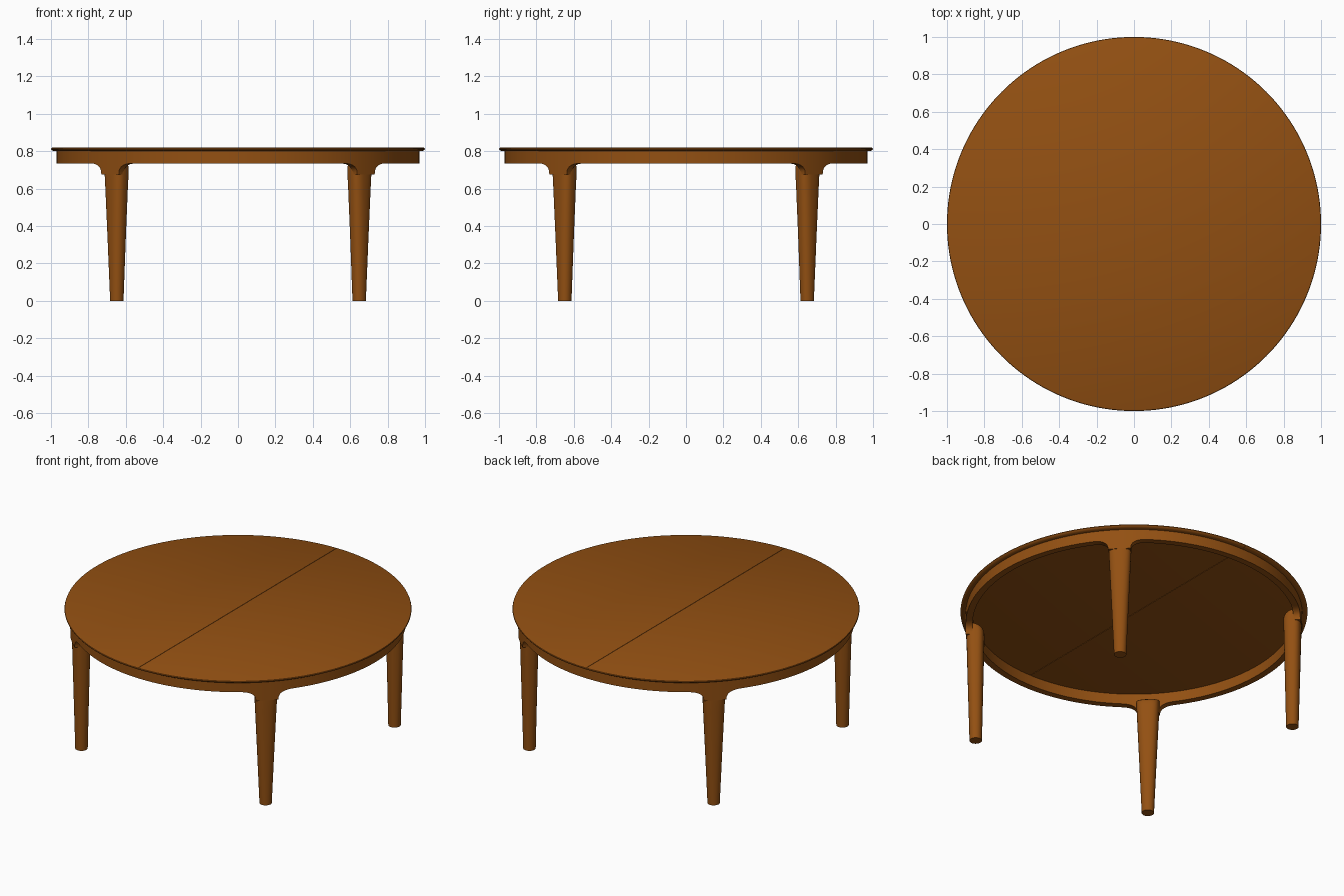
import bpy, bmesh, math

if "Cube" in bpy.data.objects:
    bpy.data.objects.remove(bpy.data.objects["Cube"])

wood = bpy.data.materials.new("brown wood")
wood.diffuse_color = (0.29, 0.08, 0.006, 1)
wood.use_nodes = True
wood.node_tree.nodes["Principled BSDF"].inputs["Base Color"].default_value = wood.diffuse_color


def finish(bm, name, angle=35):
    bmesh.ops.recalc_face_normals(bm, faces=bm.faces)
    me = bpy.data.meshes.new(name)
    bm.to_mesh(me)
    bm.free()
    ob = bpy.data.objects.new(name, me)
    me.materials.append(wood)
    bpy.context.collection.objects.link(ob)
    bpy.ops.object.select_all(action='DESELECT')
    ob.select_set(True)
    bpy.context.view_layer.objects.active = ob
    bpy.ops.object.shade_smooth_by_angle(angle=math.radians(angle))
    return ob


def bridge(bm, a, b, closed=True):
    n = len(a)
    for i in range(n if closed else n - 1):
        j = (i + 1) % n
        bm.faces.new((a[i], a[j], b[j], b[i]))


# Half of the round top, with a soft rim and a fine seam along the y axis
def half_top(name, side):
    bm = bmesh.new()
    profile = [(0.975, 0.80), (0.988, 0.802), (0.997, 0.807),
               (1.0, 0.812), (0.998, 0.817), (0.992, 0.82)]
    n = 80
    rings = []
    for r, z in profile:
        ring = []
        for i in range(n + 1):
            a = -math.pi / 2 + math.pi * i / n
            x = max(r * math.cos(a), 0.0012)
            ring.append(bm.verts.new((side * x, r * math.sin(a), z)))
        rings.append(ring)
    for a, b in zip(rings, rings[1:]):
        bridge(bm, a, b, closed=False)
    bm.faces.new(rings[0])
    bm.faces.new(rings[-1])
    bm.faces.new([r[0] for r in rings] + [r[-1] for r in reversed(rings)])
    finish(bm, name)


half_top("top_half_right", 1)
half_top("top_half_left", -1)

# Apron ring whose lower edge sweeps down into each leg
R_OUT, R_IN, Z_TOP, Z_BOT = 0.97, 0.93, 0.802, 0.735
LEG_T, FIL_T, FIL_Z = 0.066, 0.165, 0.675


def apron_bottom(t):
    t = abs(t)
    if t >= FIL_T:
        return Z_BOT
    u = min(1, (FIL_T - t) / (FIL_T - LEG_T))
    return FIL_Z + (Z_BOT - FIL_Z) * (1 - u ** 2.6) ** (1 / 2.6)


half = [0, 0.035, 0.06, LEG_T] + [LEG_T + 0.099 * (k / 12) ** 2 for k in range(1, 13)]
quarter = R_OUT * math.pi / 4
half += [FIL_T + (quarter - FIL_T) * k / 16 for k in range(1, 17)]
offsets = [-t for t in reversed(half[1:-1])] + half

bm = bmesh.new()
loops = [[], [], [], []]
for q in range(4):
    for t in offsets:
        a = math.pi / 4 + q * math.pi / 2 + t / R_OUT
        zb = apron_bottom(t)
        for lp, (r, z) in zip(loops, [(R_OUT, Z_TOP), (R_OUT, zb), (R_IN, zb), (R_IN, Z_TOP)]):
            lp.append(bm.verts.new((r * math.cos(a), r * math.sin(a), z)))
for i in range(4):
    bridge(bm, loops[i], loops[(i + 1) % 4])
finish(bm, "apron")

# Tapered legs: round foot growing to a rounded-square head
# rows: z, inner radius, outer radius, half width, squareness
LEG = [(0.0, 0.880, 0.952, 0.036, 2.0), (0.35, 0.873, 0.961, 0.051, 2.3),
       (0.60, 0.868, 0.967, 0.062, 2.6), (0.69, 0.866, 0.969, 0.066, 2.8),
       (0.715, 0.867, 0.969, 0.066, 2.8), (0.730, 0.873, 0.969, 0.066, 2.8),
       (0.740, 0.886, 0.969, 0.067, 2.8), (0.746, 0.905, 0.969, 0.068, 2.8),
       (0.750, 0.928, 0.969, 0.069, 2.8)]


def leg(name, ang):
    bm = bmesh.new()
    rings = []
    n = 40
    for z, r0, r1, w, p in LEG:
        ring = []
        for i in range(n):
            c, s = math.cos(2 * math.pi * i / n), math.sin(2 * math.pi * i / n)
            rad = (r0 + r1) / 2 + (r1 - r0) / 2 * math.copysign(abs(c) ** (2 / p), c)
            tan = w * math.copysign(abs(s) ** (2 / p), s)
            a = ang + tan / 0.93
            ring.append(bm.verts.new((rad * math.cos(a), rad * math.sin(a), z)))
        rings.append(ring)
    for a, b in zip(rings, rings[1:]):
        bridge(bm, a, b)
    bm.faces.new(rings[0])
    bm.faces.new(rings[-1])
    finish(bm, name, 50)


for k, nm in enumerate(["back_right_leg", "back_left_leg", "front_left_leg", "front_right_leg"]):
    leg(nm, math.pi / 4 + k * math.pi / 2)
